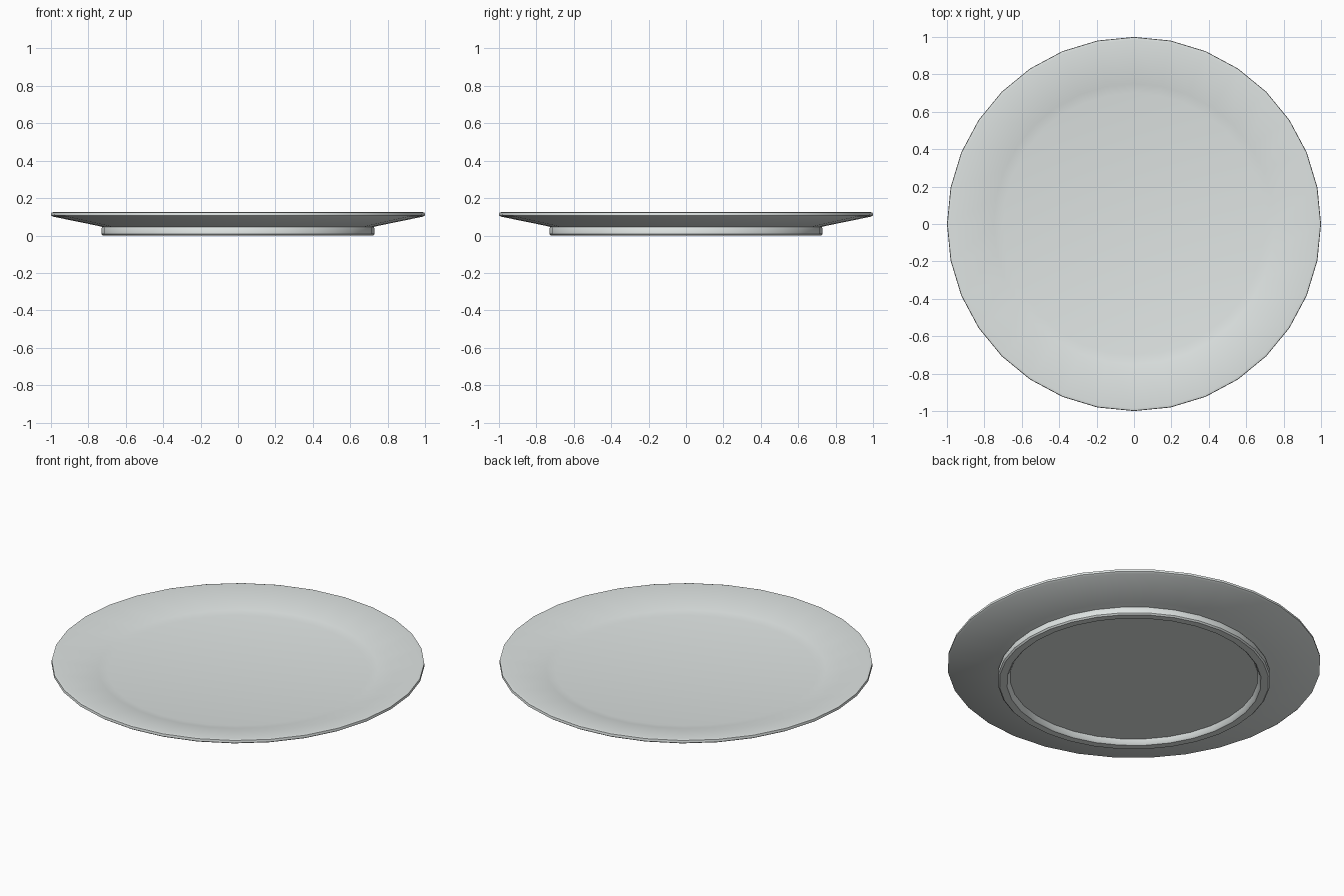
import bpy, bmesh, math

if "Cube" in bpy.data.objects:
    bpy.data.objects.remove(bpy.data.objects["Cube"])

SIDES = 32

# Glazed ceramic colour
ceramic = bpy.data.materials.new("pale_grey_ceramic")
ceramic.diffuse_color = (0.74, 0.78, 0.77, 1.0)
ceramic.use_nodes = True
ceramic.node_tree.nodes["Principled BSDF"].inputs["Base Color"].default_value = ceramic.diffuse_color

# Plate cross-section (radius, height), from the top centre round to the underside centre
profile = [
    (0.0, 0.07), (0.70, 0.07), (0.75, 0.078),                  # eating surface
    (0.985, 0.125), (0.998, 0.122), (1.0, 0.108), (0.99, 0.101),  # rim and lip
    (0.76, 0.054), (0.725, 0.046),                              # underside of rim
    (0.73, 0.038), (0.73, 0.008), (0.722, 0.0),                 # outside of foot ring
    (0.682, 0.0), (0.675, 0.006), (0.665, 0.03), (0.0, 0.03),   # inside of foot ring and base
]

# Spin the cross-section around the vertical axis
bm = bmesh.new()
verts = [bm.verts.new((r, 0, z)) for r, z in profile]
edges = [bm.edges.new(pair) for pair in zip(verts, verts[1:])]
bmesh.ops.spin(bm, geom=verts + edges, cent=(0, 0, 0), axis=(0, 0, 1),
               angle=math.tau, steps=SIDES, use_duplicate=False)
bmesh.ops.remove_doubles(bm, verts=bm.verts[:], dist=0.0005)
bmesh.ops.recalc_face_normals(bm, faces=bm.faces[:])

mesh = bpy.data.meshes.new("plate")
bm.to_mesh(mesh)
bm.free()
mesh.materials.append(ceramic)
plate = bpy.data.objects.new("plate", mesh)
bpy.context.collection.objects.link(plate)

# Smooth glaze with crisp lip and foot edges
bpy.context.view_layer.objects.active = plate
plate.select_set(True)
bpy.ops.object.shade_smooth_by_angle(angle=math.radians(40))
